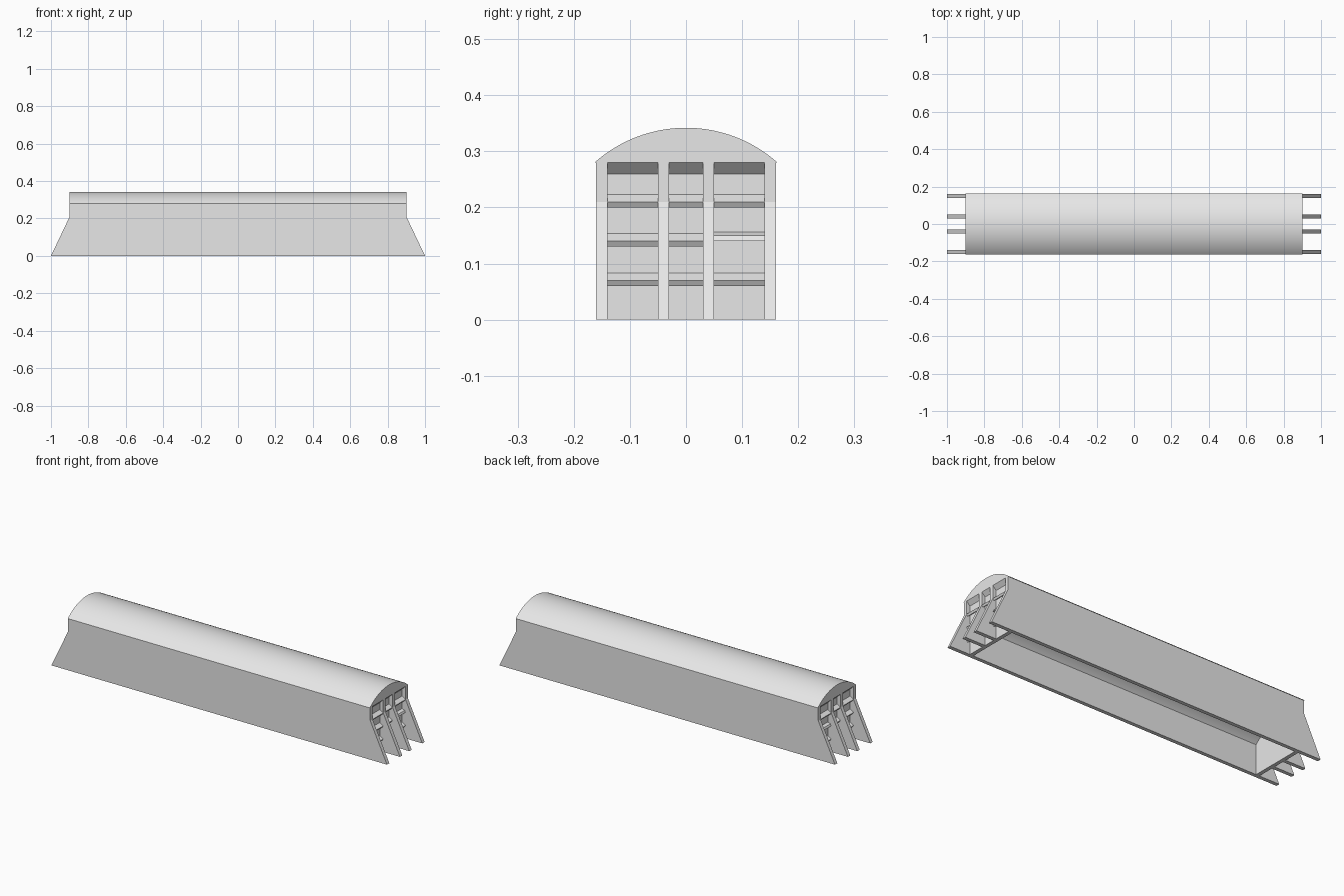
import bpy
import bmesh
import math

cube = bpy.data.objects.get("Cube")
if cube:
    bpy.data.objects.remove(cube, do_unlink=True)

grey = bpy.data.materials.new("plain_grey")
grey.use_nodes = True
grey.diffuse_color = (0.8, 0.8, 0.8, 1)
grey.node_tree.nodes["Principled BSDF"].inputs["Base Color"].default_value = (0.8, 0.8, 0.8, 1)


def prism(name, profile, start, end, axis, smooth=False):
    """Extrude an (x, z) profile along y, or a (y, z) profile along x."""
    bm = bmesh.new()
    place = (lambda a, b: (a, start, b)) if axis == "y" else (lambda a, b: (start, a, b))
    face = bm.faces.new([bm.verts.new(place(a, b)) for a, b in profile])
    moved = bmesh.ops.extrude_face_region(bm, geom=[face])["geom"]
    step = (0, end - start, 0) if axis == "y" else (end - start, 0, 0)
    bmesh.ops.translate(bm, vec=step, verts=[v for v in moved if isinstance(v, bmesh.types.BMVert)])
    bmesh.ops.recalc_face_normals(bm, faces=bm.faces)
    mesh = bpy.data.meshes.new(name)
    bm.to_mesh(mesh)
    bm.free()
    mesh.materials.append(grey)
    obj = bpy.data.objects.new(name, mesh)
    bpy.context.collection.objects.link(obj)
    if smooth:
        bpy.ops.object.select_all(action="DESELECT")
        obj.select_set(True)
        bpy.context.view_layer.objects.active = obj
        bpy.ops.object.shade_smooth_by_angle(angle=math.radians(30))
    return obj


def arc(half, base, rise, steps=32):
    """Points of a shallow arch from +half to -half."""
    radius = (half ** 2 + rise ** 2) / (2 * rise)
    reach = math.asin(half / radius)
    points = []
    for i in range(steps + 1):
        t = reach * (1 - 2 * i / steps)
        points.append((radius * math.sin(t), base + rise - radius + radius * math.cos(t)))
    return points


END, BACK, EAVE = 0.9, 0.88, 0.28

# Curved roof, and the vaulted ceiling block below it
prism("roof", arc(0.163, EAVE, 0.062), -END, END, "x", True)
prism("ceiling_block", [(-0.14, EAVE), (0.14, EAVE)] + arc(0.14, 0.16, 0.06),
      -BACK, BACK, "x", True)

# Long side walls with splayed feet
half_wall = [(1, 0), (END, 0.21), (END, EAVE)]
wall = half_wall + [(-x, z) for x, z in reversed(half_wall)]
for side, y in (("right", -0.16), ("left", 0.14)):
    prism(side + "_side_wall", wall, y, y + 0.02, "y")

bays = [(-0.14, -0.05), (-0.03, 0.03), (0.05, 0.14)]
for s, end in ((1, "left"), (-1, "right")):
    def part(name, profile, y0, y1):
        prism(end + "_" + name, [(s * x, z) for x, z in profile], y0, y1, "y")

    # End wall closing the hollow
    part("end_wall", [(0.86, 0), (BACK, 0), (BACK, EAVE), (0.86, EAVE)], -0.14, 0.14)

    # Inner fins
    for y in (-0.05, 0.03):
        part("fin", half_wall + [(0.87, EAVE), (0.87, 0)], y, y + 0.02)

    # Sloping soffit and tilted slats in each bay
    for i, (y0, y1) in enumerate(bays):
        part("soffit", [(END, EAVE), (0.87, EAVE), (0.87, 0.26), (BACK, 0.26)], y0, y1)
        for z in (0.06, 0.13, 0.20):
            if i == 2 and z == 0.13:
                part("raised_slat", [(END, 0.14), (0.895, 0.15), (0.87, 0.16), (0.87, 0.14)], y0, y1)
            else:
                part("slat", [(0.894, z), (END, z + 0.01), (0.87, z + 0.03), (0.864, z + 0.02)], y0, y1)
